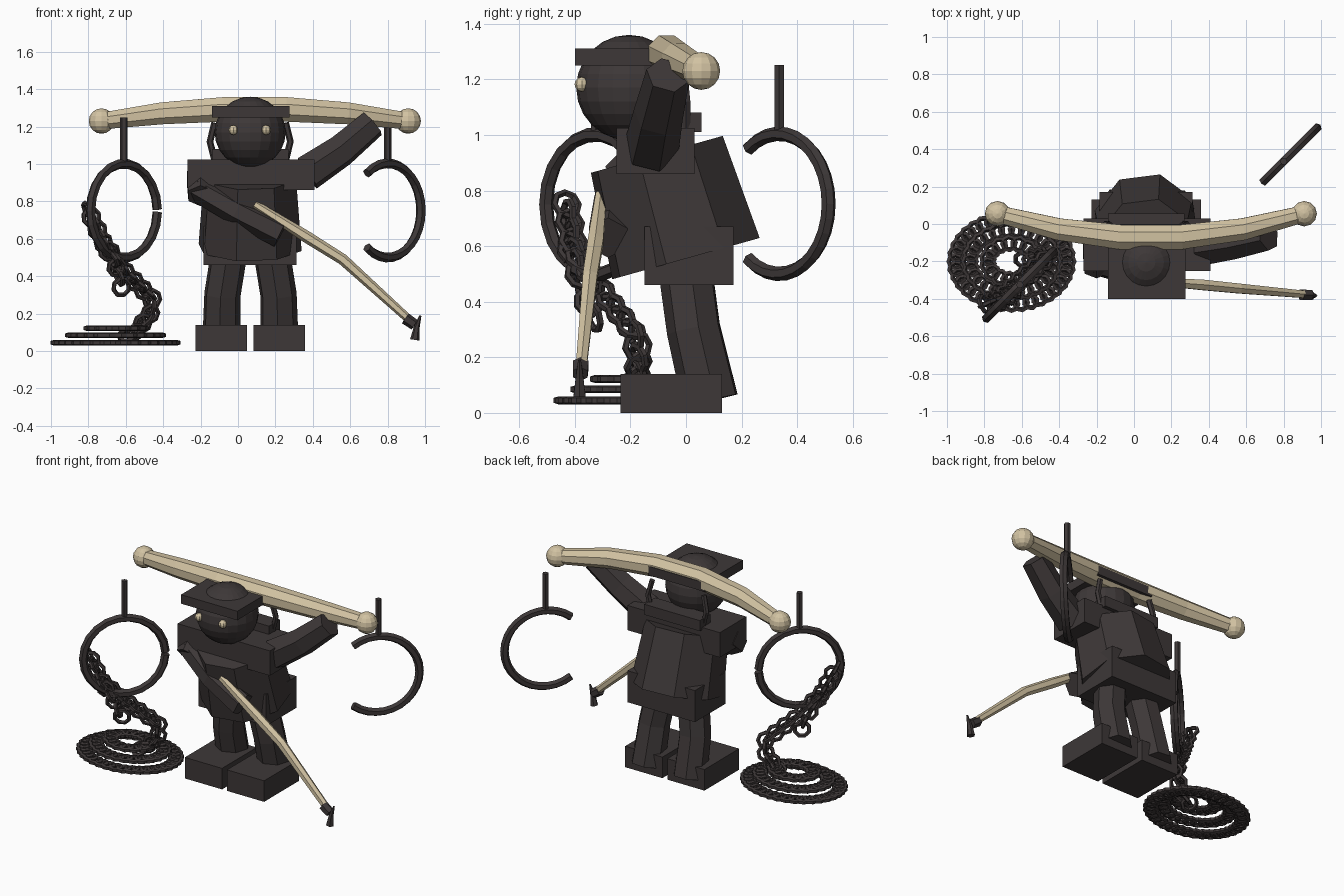
import bpy, bmesh, math
from mathutils import Vector, Matrix

cube = bpy.data.objects.get("Cube")
if cube:
    bpy.data.objects.remove(cube, do_unlink=True)


def material(name, rgb):
    m = bpy.data.materials.new(name)
    m.use_nodes = True
    colour = (*rgb, 1)
    m.diffuse_color = colour
    m.node_tree.nodes["Principled BSDF"].inputs["Base Color"].default_value = colour
    return m


DARK = material("dark charcoal", (0.047, 0.039, 0.039))
BONE = material("pale bone", (0.64, 0.54, 0.36))
CX = 0.065  # centre line of the figure


def finish(name, bm, mat):
    bmesh.ops.recalc_face_normals(bm, faces=bm.faces)
    mesh = bpy.data.meshes.new(name)
    bm.to_mesh(mesh)
    bm.free()
    mesh.materials.append(mat)
    ob = bpy.data.objects.new(name, mesh)
    bpy.context.scene.collection.objects.link(ob)
    return ob


def box(name, low, high, mat=DARK):
    low, high = Vector(low), Vector(high)
    bm = bmesh.new()
    bmesh.ops.create_cube(bm, size=1, matrix=Matrix.Translation((low + high) / 2)
                          @ Matrix.Diagonal((*(high - low), 1)))
    return finish(name, bm, mat)


def ball(name, centre, radius, segments, rings, mat):
    bm = bmesh.new()
    bmesh.ops.create_uvsphere(bm, u_segments=segments, v_segments=rings, radius=radius,
                              matrix=Matrix.Translation(centre))
    return finish(name, bm, mat)


def sweep(bm, path, radii, sides, up, closed=False, turn=0.0):
    """Skin a polygon section along a path."""
    path, up, n = [Vector(p) for p in path], Vector(up), len(path)
    loops = []
    for i, p in enumerate(path):
        if closed:
            tangent = path[(i + 1) % n] - path[i - 1]
        else:
            tangent = path[min(i + 1, n - 1)] - path[max(i - 1, 0)]
        tangent.normalize()
        u = up.cross(tangent).normalized()
        v = tangent.cross(u)
        loops.append([bm.verts.new(p + radii[i] * (u * math.cos(a) + v * math.sin(a)))
                      for a in (turn + math.tau * k / sides for k in range(sides))])
    for i in range(n if closed else n - 1):
        a, b = loops[i], loops[(i + 1) % n]
        for k in range(sides):
            j = (k + 1) % sides
            bm.faces.new((a[k], a[j], b[j], b[k]))
    if not closed:
        bm.faces.new(loops[0])
        bm.faces.new(loops[-1])


def tube(name, path, radii, sides, mat=DARK, up=(0, 1, 0), turn=0.0):
    bm = bmesh.new()
    sweep(bm, path, radii, sides, up, turn=turn)
    return finish(name, bm, mat)


def link(bm, centre, u, v, radius, wire=0.013):
    """One octagonal chain link lying in the plane of u and v."""
    pts = [centre + radius * (u * math.cos(a) + v * math.sin(a))
           for a in (math.tau * k / 8 for k in range(8))]
    sweep(bm, pts, [wire] * 8, 5, u.cross(v), closed=True)


# Head, hat brim and eyes
ball("head", (CX, -0.205, 1.17), 0.19, 20, 12, DARK)
box("hat_brim", (-0.14, -0.4, 1.25), (0.275, 0.0, 1.31))
for side, x in (("right", -0.025), ("left", 0.15)):
    ball(side + "_eye", (x, -0.375, 1.182), 0.026, 8, 6, BONE)

# Stooped torso, shoulders, collar and hips
tube("torso", [(CX, 0.0, 0.555), (CX, -0.105, 0.93)], [0.285, 0.255], 8,
     turn=math.radians(-15))
box("shoulders", (-0.27, -0.25, 0.86), (0.41, 0.03, 1.025))
box("collar", (-0.14, -0.06, 1.01), (0.27, 0.055, 1.08))
box("hips", (-0.185, -0.15, 0.46), (0.312, 0.17, 0.67))
for side, s in (("right", -1), ("left", 1)):
    x = CX + s * 0.19
    tube(side + "_yoke_strap", [(x, 0.0, 1.02), (x + s * 0.025, 0.0, 1.12), (x, -0.01, 1.22)],
         [0.018] * 3, 6)

# Legs and block feet
for side, s in (("right", -1), ("left", 1)):
    tube(side + "_leg", [(CX + s * 0.115, 0.0, 0.52), (CX + s * 0.15, 0.03, 0.3),
                         (CX + s * 0.155, 0.09, 0.045)], [0.1, 0.1, 0.105], 7, turn=0.3)
    x = CX + s * 0.155
    box(side + "_foot", (x - 0.137, -0.235, 0), (x + 0.137, 0.13, 0.14))

# Arms
tube("left_arm", [(0.37, -0.125, 0.95), (0.55, -0.1, 1.07), (0.72, -0.065, 1.215)],
     [0.1, 0.09, 0.08], 6, turn=0.3)
tube("right_upper_arm", [(-0.2, -0.13, 0.93), (-0.2, -0.24, 0.83)], [0.085, 0.075], 6,
     up=(1, 0, 0))
tube("right_forearm", [(-0.22, -0.2, 0.87), (0.0, -0.265, 0.745), (0.23, -0.28, 0.63)],
     [0.07, 0.075, 0.08], 6)

# Carrying yoke with end knobs
yoke, yoke_radii = [], []
for i in range(6):
    t = i / 2.5 - 1
    yoke.append((0.09 + 0.82 * t, -0.075 + 0.13 * t * t, 1.295 - 0.065 * t * t))
    yoke_radii.append(0.072 - 0.024 * t * t)
tube("yoke", yoke, yoke_radii, 8, BONE, turn=math.pi / 8)
for side, i in (("right", 0), ("left", -1)):
    ball(side + "_yoke_knob", yoke[i], 0.068, 12, 8, BONE)

# Walking staff with an iron tip
tube("staff", [(0.09, -0.305, 0.785), (0.36, -0.325, 0.615), (0.56, -0.345, 0.49),
               (0.93, -0.378, 0.155)], [0.022, 0.032, 0.03, 0.022], 6, BONE)
tube("staff_collar", [(0.895, -0.378, 0.175), (0.945, -0.38, 0.14)], [0.032, 0.03], 6)
tube("staff_spike", [(0.975, -0.383, 0.19), (0.955, -0.383, 0.125), (0.945, -0.383, 0.06)],
     [0.006, 0.016, 0.025], 6)


# Hanging shackles: open rings in diagonal upright planes
def shackle(name, centre, gap):
    c = Vector(centre)
    across = Vector((1, 1, 0)).normalized()
    facing = Vector((1, -1, 0)).normalized()
    path = [c + 0.252 * (across * math.cos(a) + Vector((0, 0, math.sin(a))))
            for a in (gap[0] + (gap[1] - gap[0]) * k / 22 for k in range(23))]
    tube(name + "_ring", path, [0.026] * 23, 6, up=facing)
    tube(name + "_stem", [c + Vector((0, 0, 0.25)), c + Vector((0, 0, 0.5))],
         [0.02, 0.02], 6)


shackle("left_shackle", (0.8, 0.335, 0.752), (math.radians(-128), math.radians(128)))
shackle("right_shackle", (-0.61, -0.325, 0.75), (0.03, math.tau - 0.03))


# Chains: links spaced along a path, alternately turned
def chain(name, path, step=0.036, radius=0.047):
    bm = bmesh.new()
    pts, count = [Vector(p) for p in path], 0
    for a, b in zip(pts, pts[1:]):
        along = (b - a).normalized()
        side = along.cross(Vector((0.4, 1, 0.1))).normalized()
        number = max(1, round((b - a).length / step))
        for k in range(number):
            spin = Matrix.Rotation(math.radians(45 + 90 * (count % 2)), 3, along)
            link(bm, a.lerp(b, k / number), along, spin @ side, radius)
            count += 1
    finish(name, bm, DARK)


chain("hanging_chain", [(-0.8, -0.43, 0.75), (-0.72, -0.4, 0.58), (-0.6, -0.29, 0.42),
                        (-0.46, -0.18, 0.28), (-0.47, -0.17, 0.2), (-0.55, -0.18, 0.1),
                        (-0.63, -0.2, 0.07)])
chain("loose_chain_end", [(-0.72, -0.41, 0.58), (-0.65, -0.37, 0.45), (-0.61, -0.31, 0.29)],
      step=0.06)

# Coiled chain pile: stacked oval rings of flat links
for level, (reach, z, number) in enumerate(((0.3, 0.045, 36), (0.222, 0.085, 26),
                                            (0.128, 0.122, 15))):
    bm = bmesh.new()
    for k in range(number):
        a = math.tau * k / number
        centre = Vector((-0.655 + reach * math.cos(a),
                         -0.2 + (reach * 0.76) * math.sin(a), z))
        link(bm, centre, Vector((math.cos(a), math.sin(a), 0)),
             Vector((-math.sin(a), math.cos(a), 0)), 0.036, 0.015)
    finish("chain_coil_%d" % (level + 1), bm, DARK)
